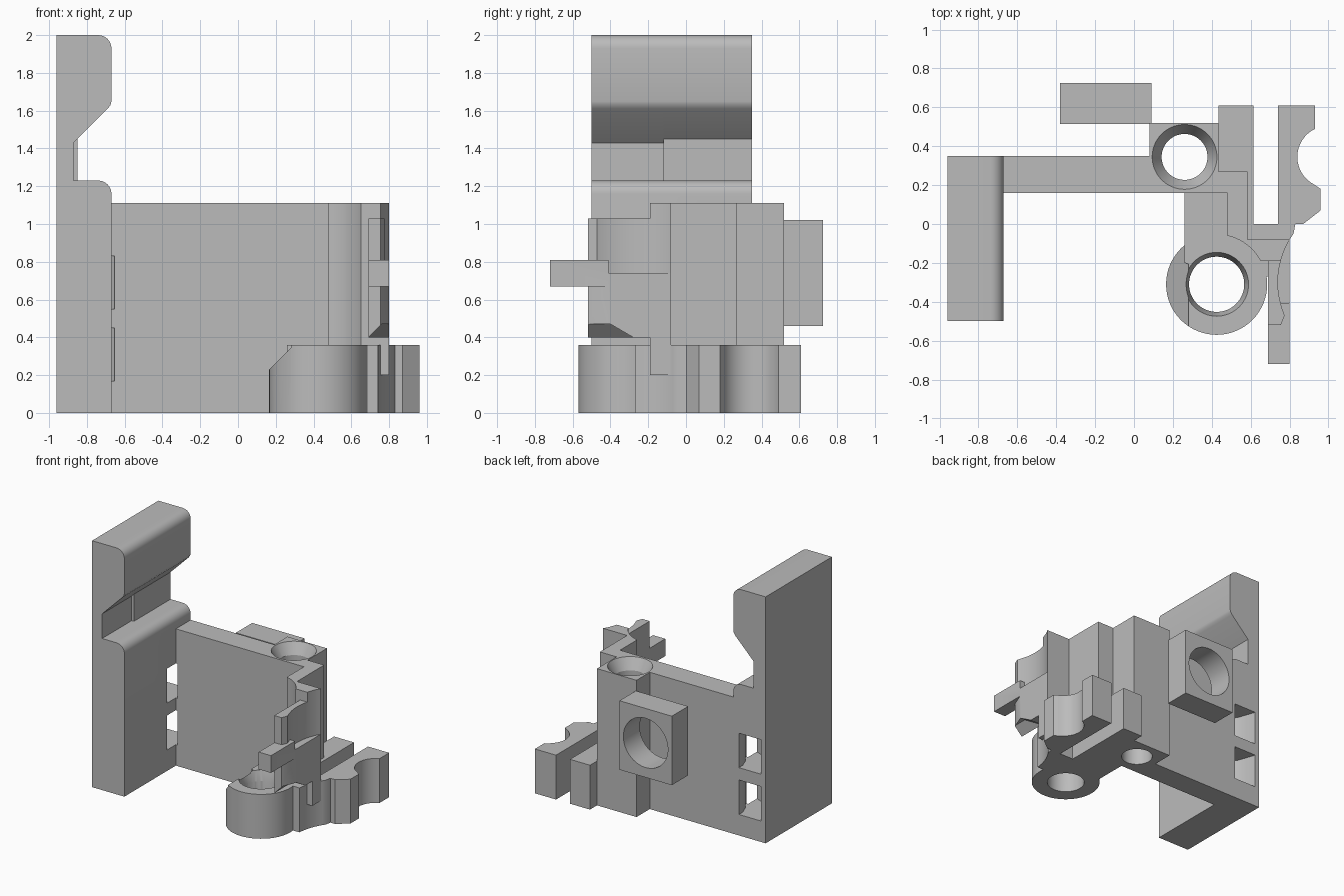
import bpy, bmesh, math

if "Cube" in bpy.data.objects:
    bpy.data.objects.remove(bpy.data.objects["Cube"])

grey = bpy.data.materials.new("plain grey")
grey.diffuse_color = (0.5, 0.5, 0.5, 1)
grey.use_nodes = True
grey.node_tree.nodes["Principled BSDF"].inputs["Base Color"].default_value = grey.diffuse_color


def finish(name, bm):
    bmesh.ops.recalc_face_normals(bm, faces=bm.faces)
    me = bpy.data.meshes.new(name)
    bm.to_mesh(me)
    bm.free()
    me.materials.append(grey)
    ob = bpy.data.objects.new(name, me)
    bpy.context.collection.objects.link(ob)
    return ob


def prism(name, pts, lo, hi, axis="z"):
    """Extrude a 2D outline along z (xy outline) or along y (xz outline)."""
    bm = bmesh.new()
    put = (lambda a, b, t: (a, b, t)) if axis == "z" else (lambda a, b, t: (a, t, b))
    face = bm.faces.new([bm.verts.new(put(a, b, lo)) for a, b in pts])
    ext = bmesh.ops.extrude_face_region(bm, geom=[face])
    shift = put(0, 0, hi - lo)
    bmesh.ops.translate(bm, vec=shift, verts=[v for v in ext["geom"] if isinstance(v, bmesh.types.BMVert)])
    return finish(name, bm)


def box(name, x0, x1, y0, y1, z0, z1):
    return prism(name, [(x0, y0), (x1, y0), (x1, y1), (x0, y1)], z0, z1)


def arc(cx, cy, r, a0, a1, n=16):
    return [(cx + r * math.cos(math.radians(a0 + (a1 - a0) * i / n)),
             cy + r * math.sin(math.radians(a0 + (a1 - a0) * i / n))) for i in range(n + 1)]


def disc(name, cx, cy, r, lo, hi, axis="z"):
    return prism(name, arc(cx, cy, r, 0, 360, 64)[:-1], lo, hi, axis)


def cone(name, cx, cy, r0, r1, z0, z1):
    bm = bmesh.new()
    bmesh.ops.create_cone(bm, cap_ends=True, segments=64, radius1=r0, radius2=r1, depth=z1 - z0)
    bmesh.ops.translate(bm, vec=(cx, cy, (z0 + z1) / 2), verts=bm.verts)
    return finish(name, bm)


def hull(name, pts):
    bm = bmesh.new()
    for p in pts:
        bm.verts.new(p)
    bmesh.ops.convex_hull(bm, input=bm.verts)
    return finish(name, bm)


def combine(ob, others, op):
    for other in others:
        mod = ob.modifiers.new("join", "BOOLEAN")
        mod.operation, mod.solver, mod.object = op, "EXACT", other
        bpy.context.view_layer.objects.active = ob
        bpy.ops.object.modifier_apply(modifier=mod.name)
        bpy.data.objects.remove(other)


def hook_profile(x, z):
    return ([(-.96, 0), (-.67, 0)] + arc(-.74, 1.16, .07, 0, 90, 8)
            + [(x, 1.23), (x, z), (-.69, 1.61)] + [(-.675, 1.63), (-.67, 1.65)]
            + arc(-.74, 1.93, .07, 0, 90, 8) + [(-.96, 2)])


# Tall side plate with a notch that is a little deeper at the front
bracket = prism("bracket", hook_profile(-.85, 1.45), -.12, .35, "y")
side_front = prism("side_front", hook_profile(-.87, 1.43), -.5, -.12, "y")

# Long wall
wall = box("wall", -.75, .2, .16, .35, 0, 1.11)

# Low base with slotted fingers and scalloped edges
base = prism("base",
             [(.08, .16), (.26, .16), (.26, -.2), (.5, -.27)]
             + arc(1.17, -.30, .43, 176, 144.4, 10)
             + [(.83, 0), (.87, 0), (.96, .07), (.96, .18), (.93, .2)]
             + arc(1.0, .345, .16, 244, 116, 16)
             + [(.93, .61), (.74, .61), (.74, 0), (.615, 0), (.615, .61),
                (.435, .61), (.435, .52), (.08, .52)], 0, .36)

# Round foot with a sloped left side
foot = disc("foot", .425, -.31, .26, 0, .36)
combine(foot, [prism("slope", [(.1, .165), (.28, .345), (.28, .5), (.1, .5)], -.7, -.09, "y")], "DIFFERENCE")

# Stepped tall column
column = prism("column",
               [(.08, .16), (.48, .16)] + arc(.425, -.31, .256, 77.6, 28, 10)
               + [(.80, -.19), (.80, -.08), (.585, -.08), (.585, .27),
                  (.435, .27), (.435, .52), (.08, .52)], .2, 1.11)
combine(column, [box("undercut", .2, .48, -.3, .1, .1, .36)], "DIFFERENCE")

# Clip plate with bevelled front and sloped underside
clip = prism("clip", [(.69, -.52), (.755, -.52), (.80, -.41), (.80, -.1), (.69, -.1)], .40, 1.03)
combine(clip, [hull("clip_slope", [(x, y, z) for y in (-.6, -.4) for x, z in
                                   ((.69, .40), (.76, .47), (.9, .47), (.9, .3), (.69, .3))]
                    + [(.69, -.28, .40), (.9, -.28, .40), (.69, -.28, .3), (.9, -.28, .3)])], "DIFFERENCE")

combine(bracket, [side_front, wall, base, foot, column, clip], "UNION")

# Concave seat on the clip, bores with countersinks, curved strap channels
channel = [(-.92, .45), (-.92, .34), (-.87, .2), (-.79, .1), (-.655, .04),
           (-.655, .18), (-.69, .22), (-.72, .30), (-.72, .45)]
combine(bracket, [
    disc("seat", 1.17, -.30, .43, .74, 1.3),
    disc("column_bore", .26, .345, .118, -.1, 1.3),
    cone("column_sink", .26, .345, .118, .172, 1.02, 1.12),
    disc("foot_bore", .425, -.31, .142, -.1, .5),
    cone("foot_sink", .425, -.31, .142, .167, .28, .37),
    prism("lower_channel", channel, .17, .45),
    prism("upper_channel", channel, .55, .83)], "DIFFERENCE")

# Finger arm on the clip
arm = box("arm", .69, .80, -.72, -.41, .67, .81)
combine(bracket, [arm], "UNION")

# Bored block behind the wall
block = box("back_block", -.38, .09, .515, .725, .46, 1.02)
combine(block, [disc("block_bore", -.145, .74, .2, .4, .8, "y")], "DIFFERENCE")

for ob in (bracket, block):
    bpy.ops.object.select_all(action="DESELECT")
    ob.select_set(True)
    bpy.context.view_layer.objects.active = ob
    bpy.ops.object.shade_smooth_by_angle(angle=math.radians(25))
